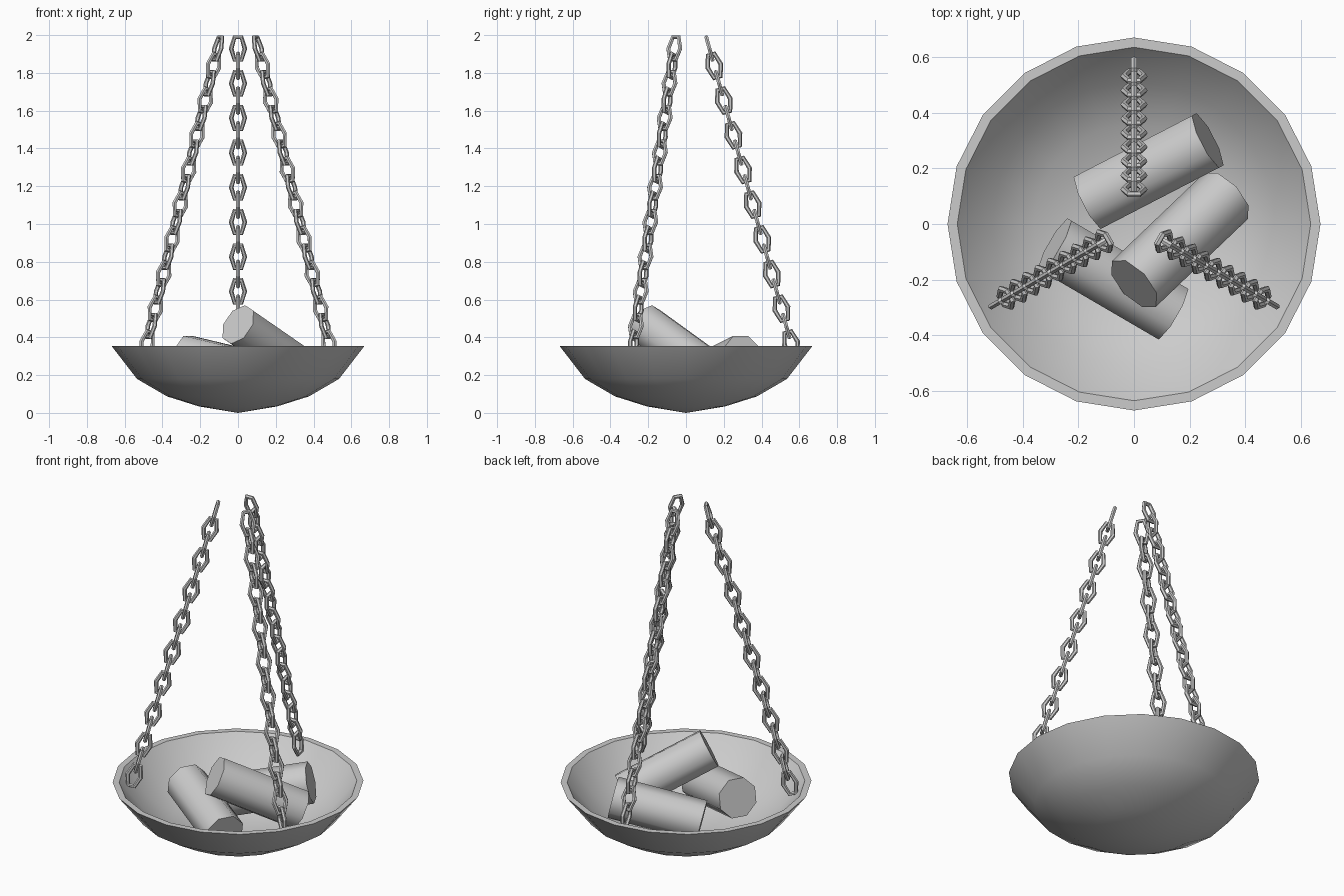
import bpy, bmesh
from math import pi, sin, cos, tau
from mathutils import Vector, Matrix

cube = bpy.data.objects.get("Cube")
if cube:
    bpy.data.objects.remove(cube, do_unlink=True)

# One plain grey for everything
grey = bpy.data.materials.new("plain_grey")
grey.use_nodes = True
grey.diffuse_color = (0.6, 0.6, 0.6, 1)
grey.node_tree.nodes["Principled BSDF"].inputs["Base Color"].default_value = (0.6, 0.6, 0.6, 1)


def finish(name, bm, smooth=None):
    bmesh.ops.recalc_face_normals(bm, faces=bm.faces)
    mesh = bpy.data.meshes.new(name)
    bm.to_mesh(mesh)
    bm.free()
    mesh.materials.append(grey)
    obj = bpy.data.objects.new(name, mesh)
    bpy.context.collection.objects.link(obj)
    if smooth:
        bpy.ops.object.select_all(action='DESELECT')
        obj.select_set(True)
        bpy.context.view_layer.objects.active = obj
        bpy.ops.object.shade_smooth_by_angle(angle=smooth)
    return obj


# Bowl: closed profile spun into a thin-walled dish
bm = bmesh.new()
profile = [(0, 0), (.206, .034), (.375, .087), (.535, .18), (.67, .355),
           (.635, .355), (.51, .205), (.36, .117), (.2, .067), (0, .035)]
verts = [bm.verts.new((r, 0, z)) for r, z in profile]
edges = [bm.edges.new(pair) for pair in zip(verts, verts[1:])]
bmesh.ops.spin(bm, geom=verts + edges, axis=(0, 0, 1), cent=(0, 0, 0),
               steps=20, angle=tau)
bmesh.ops.remove_doubles(bm, verts=bm.verts, dist=0.0005)
finish("bowl", bm, pi / 6)


# Logs: eight-sided cylinders resting in the bowl, given by their two ends
def log(name, low, high, roll):
    low, high = Vector(low), Vector(high)
    axis = high - low
    place = (Matrix.Translation((low + high) / 2)
             @ axis.to_track_quat('Z', 'Y').to_matrix().to_4x4()
             @ Matrix.Rotation(roll, 4, 'Z'))
    bm = bmesh.new()
    bmesh.ops.create_cone(bm, cap_ends=True, segments=8, radius1=.114,
                          radius2=.114, depth=axis.length, matrix=place)
    finish(name, bm, pi / 3)


log("back_log", (-.16, .08, .195), (.265, .3, .305), pi / 8)
log("front_log", (.135, -.32, .205), (-.285, -.075, .305), pi / 8)
log("top_log", (.33, .1, .24), (0, -.215, .468), 0)


# Chain link: stretched hexagonal ring with a six-sided wire
def add_link(bm, place, half_width=.036, half_length=.062, wire=.0115):
    rings = []
    for i in range(6):
        a = i * tau / 6
        centre = Vector((half_width * cos(a), 0, half_length * sin(a) / sin(pi / 3)))
        out = Vector((cos(a), 0, sin(a) * .75)).normalized()
        rings.append([bm.verts.new(place @ (centre + out * wire * 1.1 * cos(b)
                                            + Vector((0, wire * sin(b), 0))))
                      for b in (j * tau / 6 for j in range(6))])
    for i in range(6):
        r, s = rings[i], rings[(i + 1) % 6]
        for j in range(6):
            k = (j + 1) % 6
            bm.faces.new((r[j], r[k], s[k], s[j]))


# Chains: three leaning runs of links, each link turned a quarter turn
top, bottom = Vector((0, .124, 1.929)), Vector((0, .556, .368))
count = 18
lean = (top - bottom).to_track_quat('Z', 'Y').to_matrix().to_4x4()
for n, name in enumerate(("back_chain", "right_chain", "left_chain")):
    bm = bmesh.new()
    around = Matrix.Rotation(n * tau / 3, 4, 'Z')
    for i in range(count):
        spot = Matrix.Translation(top.lerp(bottom, i / (count - 1)))
        add_link(bm, around @ spot @ lean @ Matrix.Rotation(i % 2 * pi / 2, 4, 'Z'))
    finish(name, bm)
